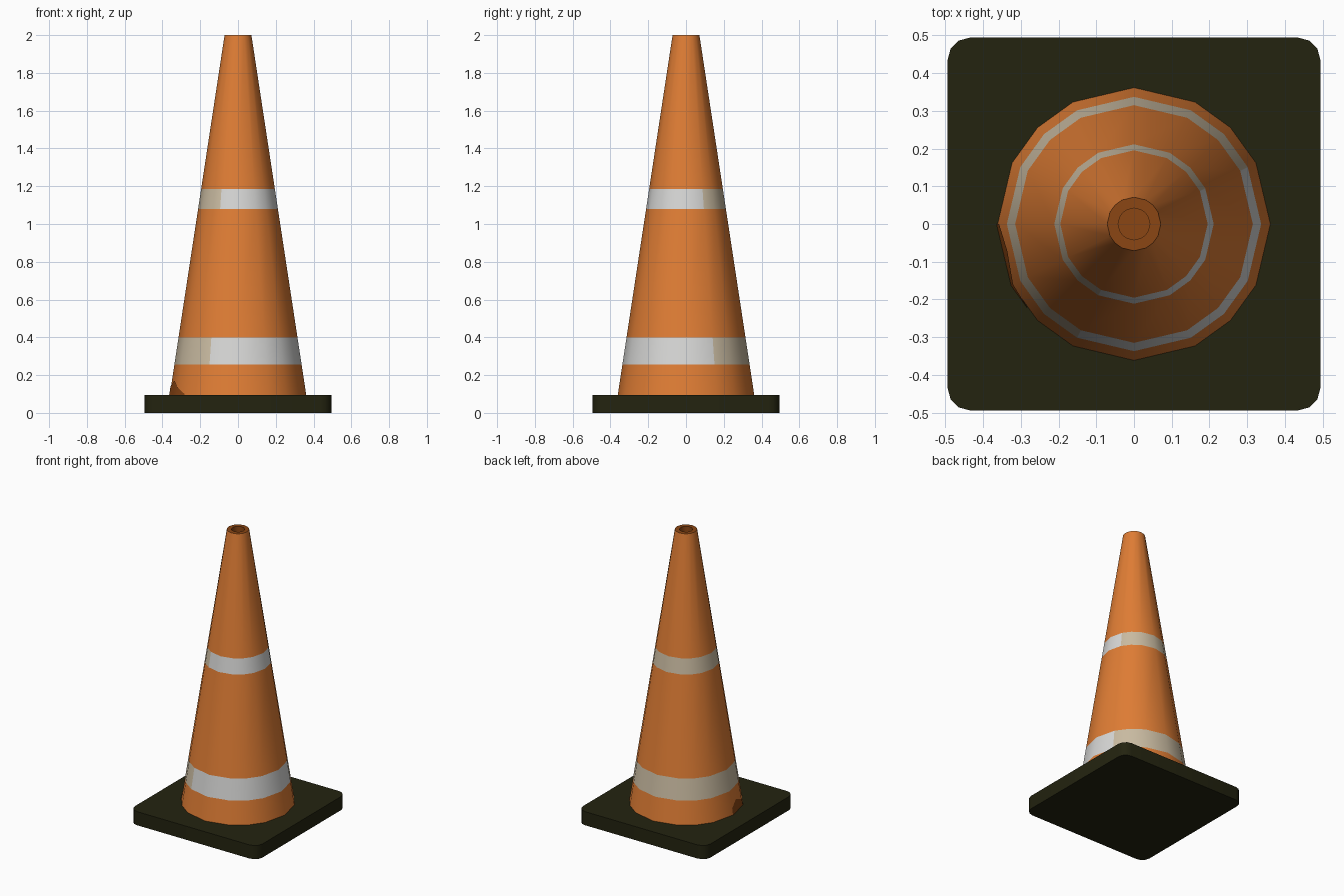
import bpy, bmesh, math

if "Cube" in bpy.data.objects:
    bpy.data.objects.remove(bpy.data.objects["Cube"])


def material(name, rgb):
    m = bpy.data.materials.new(name)
    m.diffuse_color = (*rgb, 1)
    m.use_nodes = True
    m.node_tree.nodes["Principled BSDF"].inputs["Base Color"].default_value = m.diffuse_color
    return m


orange = material("orange", (0.74, 0.205, 0.035))
white = material("reflective white", (0.68, 0.68, 0.67))
beige = material("dirty beige", (0.59, 0.50, 0.36))
brown = material("scuffed orange", (0.26, 0.062, 0.007))
rubber = material("dark rubber", (0.017, 0.017, 0.005))


def finish(bm, name, mats, smooth=True):
    me = bpy.data.meshes.new(name)
    bm.to_mesh(me)
    bm.free()
    ob = bpy.data.objects.new(name, me)
    bpy.context.collection.objects.link(ob)
    for m in mats:
        me.materials.append(m)
    if smooth:
        bpy.context.view_layer.objects.active = ob
        ob.select_set(True)
        bpy.ops.object.shade_smooth_by_angle(angle=math.radians(35))
        ob.select_set(False)
    return ob


def cone_radius(z):
    return 0.362 - (z - 0.09) * 0.291 / 1.91


def polar(bm, r, deg, z):
    a = math.radians(deg)
    return bm.verts.new((r * math.cos(a), r * math.sin(a), z))


# Rubber base: square slab with rounded corners
bm = bmesh.new()
bmesh.ops.create_cube(bm, size=1)
for v in bm.verts:
    v.co = (v.co.x * 0.988, v.co.y * 0.988, (v.co.z + 0.5) * 0.095)
upright = [e for e in bm.edges if abs(e.verts[0].co.z - e.verts[1].co.z) > 0.01]
bmesh.ops.bevel(bm, geom=upright, offset=0.06, segments=3, profile=0.5, affect='EDGES')
finish(bm, "base", [rubber])

# Cone body: lofted rings, with stripes and a recessed top
ANGLES = [q * 90 + a for q in range(4) for a in (0, 26.6, 45, 63.4)]
HEIGHTS = [0.09, 0.255, 0.40, 1.08, 1.185, 2.0]
profile = [(cone_radius(z), z) for z in HEIGHTS] + [(0.042, 2.0), (0.042, 1.95)]
bm = bmesh.new()
rings = [[polar(bm, r, a, z) for a in ANGLES] for r, z in profile]
n = len(ANGLES)
for k in range(len(rings) - 1):
    for i in range(n):
        j = (i + 1) % n
        f = bm.faces.new((rings[k][i], rings[k][j], rings[k + 1][j], rings[k + 1][i]))
        mid = (ANGLES[i] + (ANGLES[j] or 360)) / 2
        if k in (1, 3):                       # stripes: stained on one side
            f.material_index = 2 if 26 < mid < 243 else 1
        elif k >= 5:                          # rim and hole
            f.material_index = 3
bm.faces.new(rings[-1]).material_index = 3
finish(bm, "cone", [orange, white, beige, brown])

# Scuff mark: thin plate lying on the foot of the cone
bm = bmesh.new()
marks = [(180, 0.14), (192, 0.172), (206.6, 0.135), (218, 0.10)]


def on_cone(deg, z):
    # distance to the flat facet under this direction
    i = max(k for k in range(n) if ANGLES[k] <= deg)
    lo, hi = ANGLES[i], ANGLES[(i + 1) % n]
    half = math.radians(hi - lo) / 2
    r = cone_radius(z) * math.cos(half) / math.cos(math.radians(deg - (lo + hi) / 2))
    return polar(bm, r + 0.003, deg, z)


low = [on_cone(a, 0.092) for a, z in marks]
high = [on_cone(a, z) for a, z in marks]
for i in range(len(marks) - 1):
    bm.faces.new((low[i], low[i + 1], high[i + 1], high[i]))
finish(bm, "scuff_mark", [brown])
